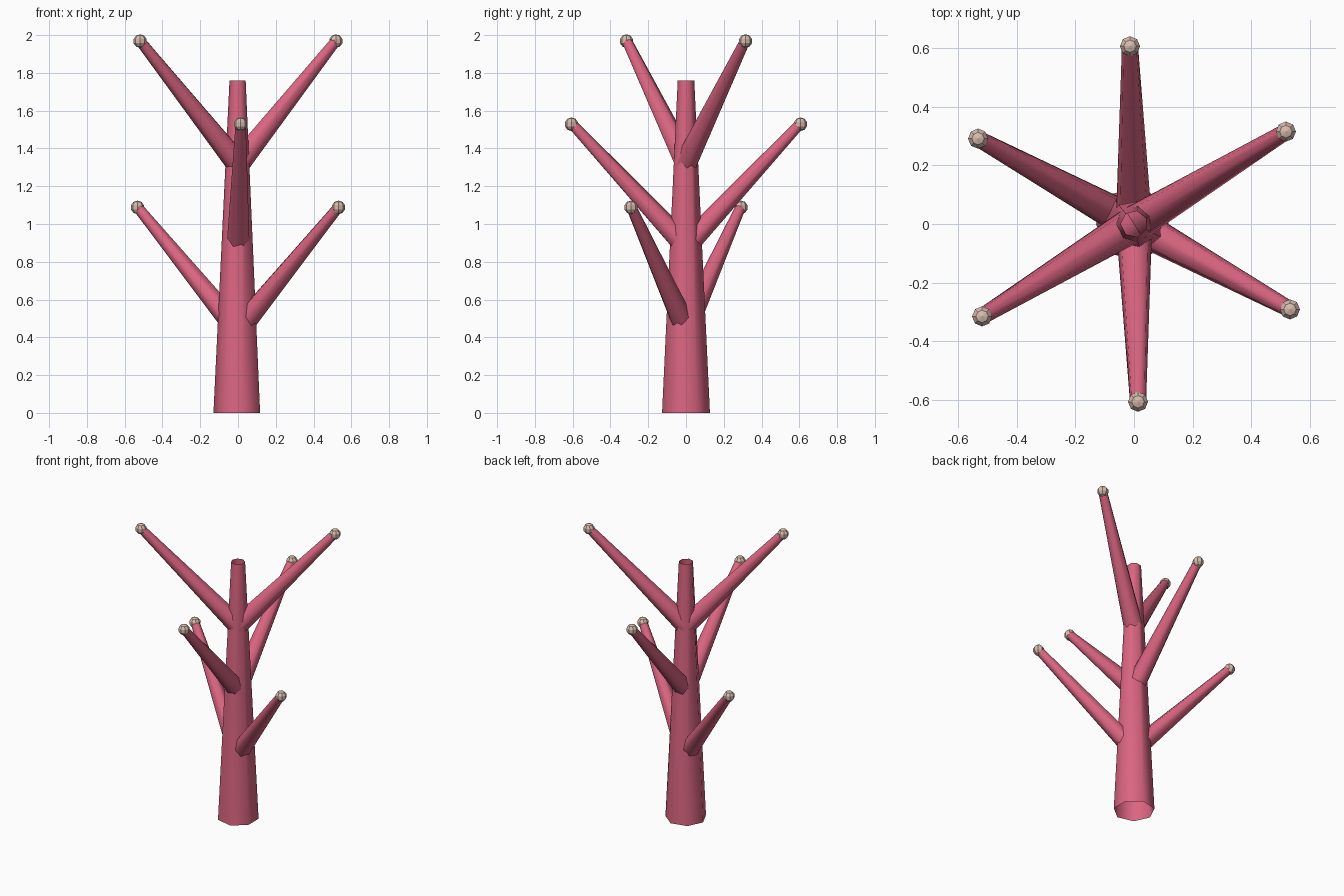
import bpy, bmesh, math
from mathutils import Vector

if "Cube" in bpy.data.objects:
    bpy.data.objects.remove(bpy.data.objects["Cube"])


def material(name, rgb):
    m = bpy.data.materials.new(name)
    m.diffuse_color = (*rgb, 1)
    m.use_nodes = True
    m.node_tree.nodes["Principled BSDF"].inputs["Base Color"].default_value = m.diffuse_color
    return m


pink = material("coral pink", (0.70, 0.13, 0.22))
cream = material("pale cream", (0.68, 0.50, 0.42))
SIDES = 7


def tube(name, start, end, r0, r1, u, mat):
    """Open tapered tube; u is the direction of its first corner."""
    start, end = Vector(start), Vector(end)
    axis = (end - start).normalized()
    u = Vector(u).normalized()
    v = axis.cross(u)
    bm = bmesh.new()
    rings = []
    for c, r in ((start, r0), (end, r1)):
        rings.append([bm.verts.new(c + r * (math.cos(a) * u + math.sin(a) * v))
                      for a in (2 * math.pi * i / SIDES for i in range(SIDES))])
    for i in range(SIDES):
        j = (i + 1) % SIDES
        f = bm.faces.new((rings[0][i], rings[0][j], rings[1][j], rings[1][i]))
        f.smooth = True
    me = bpy.data.meshes.new(name)
    bm.to_mesh(me)
    bm.free()
    me.materials.append(mat)
    ob = bpy.data.objects.new(name, me)
    bpy.context.collection.objects.link(ob)


def tip(name, pos, r):
    bpy.ops.mesh.primitive_uv_sphere_add(segments=8, ring_count=5, radius=r, location=pos)
    ob = bpy.context.object
    ob.name = name
    ob.data.materials.append(cream)


# Trunk: hollow, open at both ends
tube("trunk", (0, 0, 0), (0, 0, 1.76), 0.13, 0.045, (-1, 0, 0), pink)

# Three levels of opposed branches, each with a small round tip
TILT, LENGTH = 0.75, 0.89
for level in range(3):
    z = 0.44 * (level + 1)
    for side in range(2):
        a = math.radians(-28.7 + 120 * level + 180 * side)
        out = Vector((math.cos(a), math.sin(a), 0))
        d = out * math.sin(TILT) + Vector((0, 0, math.cos(TILT)))
        up = Vector((0, 0, math.sin(TILT))) - out * math.cos(TILT)
        base = Vector((0, 0, z))
        end = base + d * LENGTH
        tube(f"branch_{level}_{side}", base, end, 0.063, 0.028, up, pink)
        tip(f"branch_tip_{level}_{side}", end - Vector((0, 0, 0.003)), 0.036)
